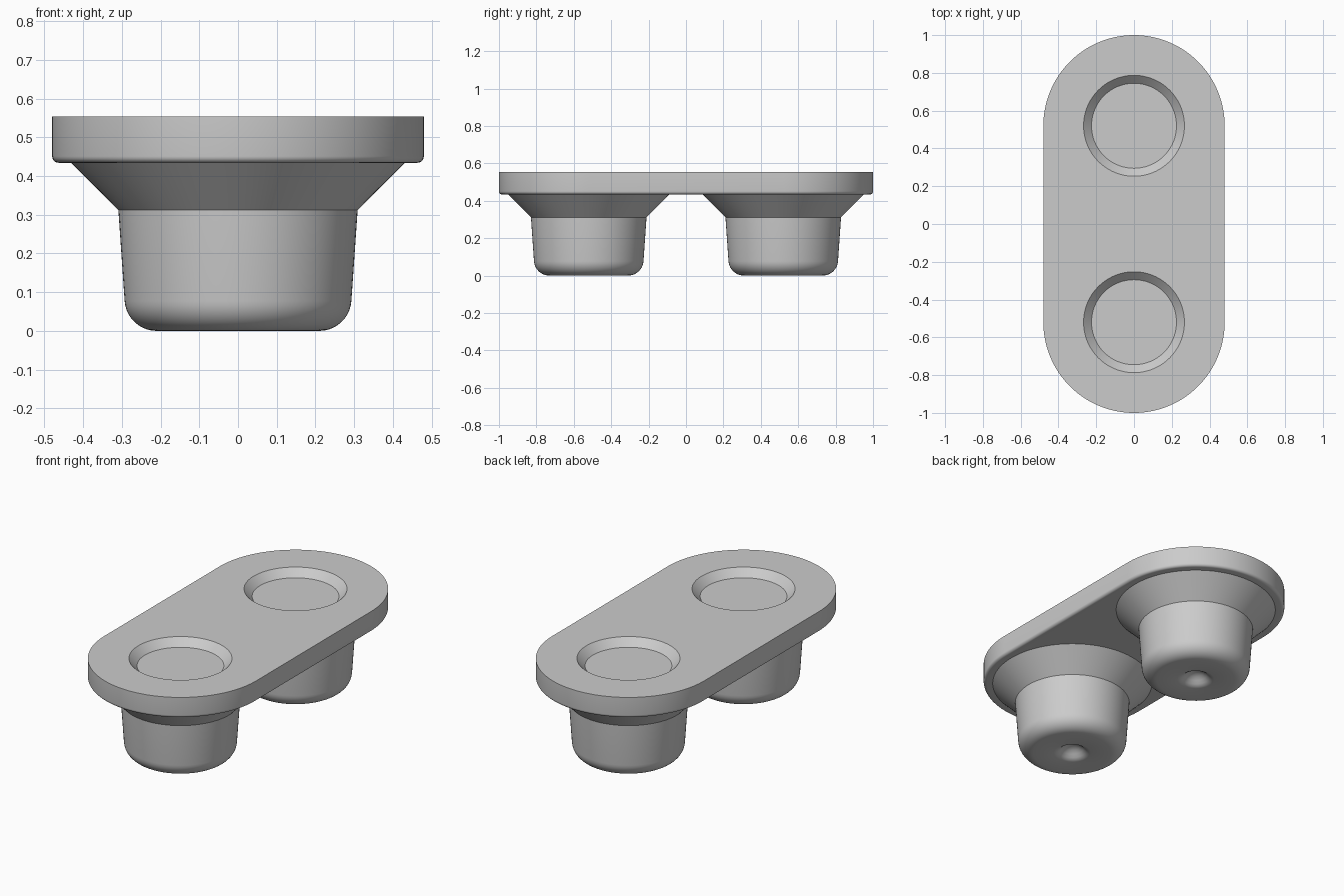
import bpy, bmesh, math

if "Cube" in bpy.data.objects:
    bpy.data.objects.remove(bpy.data.objects["Cube"])

grey = bpy.data.materials.new("light_grey")
grey.diffuse_color = (0.6, 0.6, 0.6, 1)
grey.use_nodes = True
grey.node_tree.nodes["Principled BSDF"].inputs["Base Color"].default_value = grey.diffuse_color


def add_object(name, bm):
    bmesh.ops.recalc_face_normals(bm, faces=bm.faces)
    mesh = bpy.data.meshes.new(name)
    bm.to_mesh(mesh)
    bm.free()
    mesh.materials.append(grey)
    ob = bpy.data.objects.new(name, mesh)
    bpy.context.collection.objects.link(ob)
    return ob


def skin(name, rings):
    """Bridge equal-length rings of points and cap both ends."""
    bm = bmesh.new()
    loops = [[bm.verts.new(p) for p in ring] for ring in rings]
    n = len(loops[0])
    for a, b in zip(loops, loops[1:]):
        for i in range(n):
            j = (i + 1) % n
            bm.faces.new((a[i], a[j], b[j], b[i]))
    bm.faces.new(loops[0])
    bm.faces.new(loops[-1])
    return add_object(name, bm)


def circle(r, z, y, n=96):
    return [(r * math.cos(2 * math.pi * i / n), y + r * math.sin(2 * math.pi * i / n), z)
            for i in range(n)]


def stadium(r, z, n=64):
    pts = []
    for side, start in ((1, 0), (-1, math.pi)):
        for i in range(n + 1):
            a = start + math.pi * i / n
            pts.append((r * math.cos(a), side * 0.52 + r * math.sin(a), z))
    return pts


def combine(target, other, operation):
    mod = target.modifiers.new("combine", 'BOOLEAN')
    mod.operation = operation
    mod.solver = 'EXACT'
    mod.object = other
    bpy.context.view_layer.objects.active = target
    bpy.ops.object.modifier_apply(modifier=mod.name)
    bpy.data.objects.remove(other)


# Plate with a small rounded lower edge
fillet = 0.017
rings = []
for k in range(6):
    a = math.pi / 2 * k / 5
    rings.append(stadium(0.48 - fillet + fillet * math.sin(a),
                         0.434 + fillet - fillet * math.cos(a)))
rings.append(stadium(0.48, 0.553))
plate = skin("plate", rings)

# Stud profile: dimple, rounded foot, tapered wall, flared collar
profile = [(0.004, 0.05), (0.02, 0.048), (0.04, 0.04), (0.058, 0.026),
           (0.072, 0.012), (0.085, 0.004), (0.1, 0.0)]
for k in range(11):
    a = math.radians(86) * k / 10
    profile.append((0.21 + 0.083 * math.sin(a), 0.083 - 0.083 * math.cos(a)))
profile += [(0.309, 0.312), (0.431, 0.434), (0.431, 0.46)]

for y in (-0.52, 0.52):
    stud = skin("stud", [circle(r, z, y) for r, z in profile])
    combine(plate, stud, 'UNION')
    # Chamfered shallow recess in the top
    recess = skin("recess_cutter", [circle(r, z, y) for r, z in
                                    ((0.225, 0.511), (0.267, 0.553), (0.277, 0.563))])
    combine(plate, recess, 'DIFFERENCE')

bpy.ops.object.select_all(action='DESELECT')
plate.select_set(True)
bpy.context.view_layer.objects.active = plate
bpy.ops.object.shade_smooth_by_angle(angle=math.radians(32))
plate.name = "plate_with_studs"
